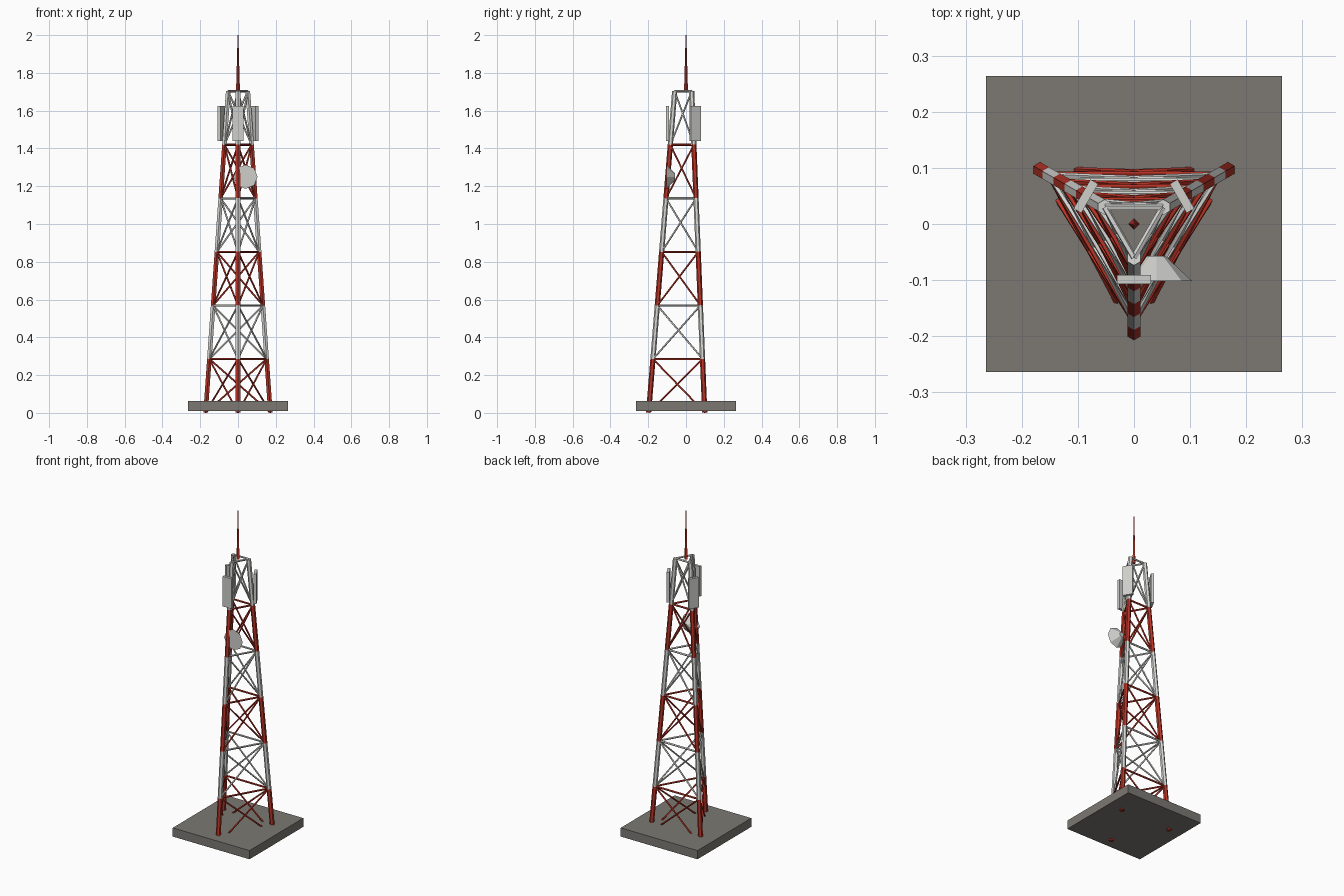
import bpy
import math
from mathutils import Vector, Matrix

cube = bpy.data.objects.get("Cube")
if cube:
    bpy.data.objects.remove(cube, do_unlink=True)


def make_material(name, rgb):
    mat = bpy.data.materials.new(name)
    mat.use_nodes = True
    mat.diffuse_color = (*rgb, 1)
    mat.node_tree.nodes["Principled BSDF"].inputs["Base Color"].default_value = (*rgb, 1)
    return mat


red = make_material("signal red", (0.50, 0.035, 0.02))
white = make_material("painted white", (0.70, 0.70, 0.68))
panel_grey = make_material("antenna grey", (0.62, 0.62, 0.60))
concrete = make_material("concrete", (0.20, 0.19, 0.17))


def finish(name, mat):
    obj = bpy.context.object
    obj.name = name
    obj.data.materials.append(mat)
    return obj


def box(name, size, loc, mat, turn=0):
    bpy.ops.mesh.primitive_cube_add(size=1, location=loc, rotation=(0, 0, turn))
    obj = finish(name, mat)
    obj.scale = size
    return obj


def bar(name, a, b, radius, sides, mat, tip=None):
    """Straight prism from a to b, optionally tapered."""
    axis = b - a
    bpy.ops.mesh.primitive_cone_add(
        vertices=sides, radius1=radius, radius2=radius if tip is None else tip,
        depth=axis.length, location=(a + b) / 2)
    obj = finish(name, mat)
    obj.rotation_euler = Vector((0, 0, 1)).rotation_difference(axis).to_euler()
    return obj


# Tower dimensions
SECTIONS = 6
BOTTOM, TOP = 0.002, 1.703
BASE_R, TOP_R = 0.198, 0.06
CORNERS = [math.radians(a) for a in (-90, 30, 150)]
LEG_NAMES = ("front", "left", "right")


def joint(level, corner):
    t = level / SECTIONS
    r = BASE_R + (TOP_R - BASE_R) * t
    a = CORNERS[corner % 3]
    return Vector((r * math.cos(a), r * math.sin(a), BOTTOM + (TOP - BOTTOM) * t))


# Foundation slab
box("foundation_slab", (0.527, 0.527, 0.054), (0, 0, 0.037), concrete)

# Lattice: legs, crossed braces and a ring of struts per section
for s in range(SECTIONS):
    paint = white if s % 2 else red
    for c in range(3):
        tag = f"{LEG_NAMES[c]}_{s + 1}"
        low, high = joint(s, c), joint(s + 1, c)
        low_next, high_next = joint(s, c + 1), joint(s + 1, c + 1)
        bar(f"leg_{tag}", low, high, 0.0138, 6, paint)
        bar(f"strut_{tag}", high, high_next, 0.0058, 5, paint)
        bar(f"brace_up_{tag}", low, high_next, 0.005, 5, paint)
        bar(f"brace_down_{tag}", low_next, high, 0.005, 5, paint)

# Mast spike
bar("mast_spike", Vector((0, 0, 1.70)), Vector((0, 0, 2.0)), 0.0105, 4, red, tip=0.002)

# Panel antennas outside each leg
for c, a in enumerate(CORNERS):
    box(f"panel_antenna_{LEG_NAMES[c]}", (0.06, 0.016, 0.186),
        (0.099 * math.cos(a), 0.099 * math.sin(a), 1.533), panel_grey,
        a + math.pi / 2)

# Dish antenna, wide face to the front
dish = bar("dish_antenna", Vector((0.04, -0.102, 1.25)), Vector((0.04, -0.057, 1.25)),
           0.064, 8, panel_grey, tip=0.016)
